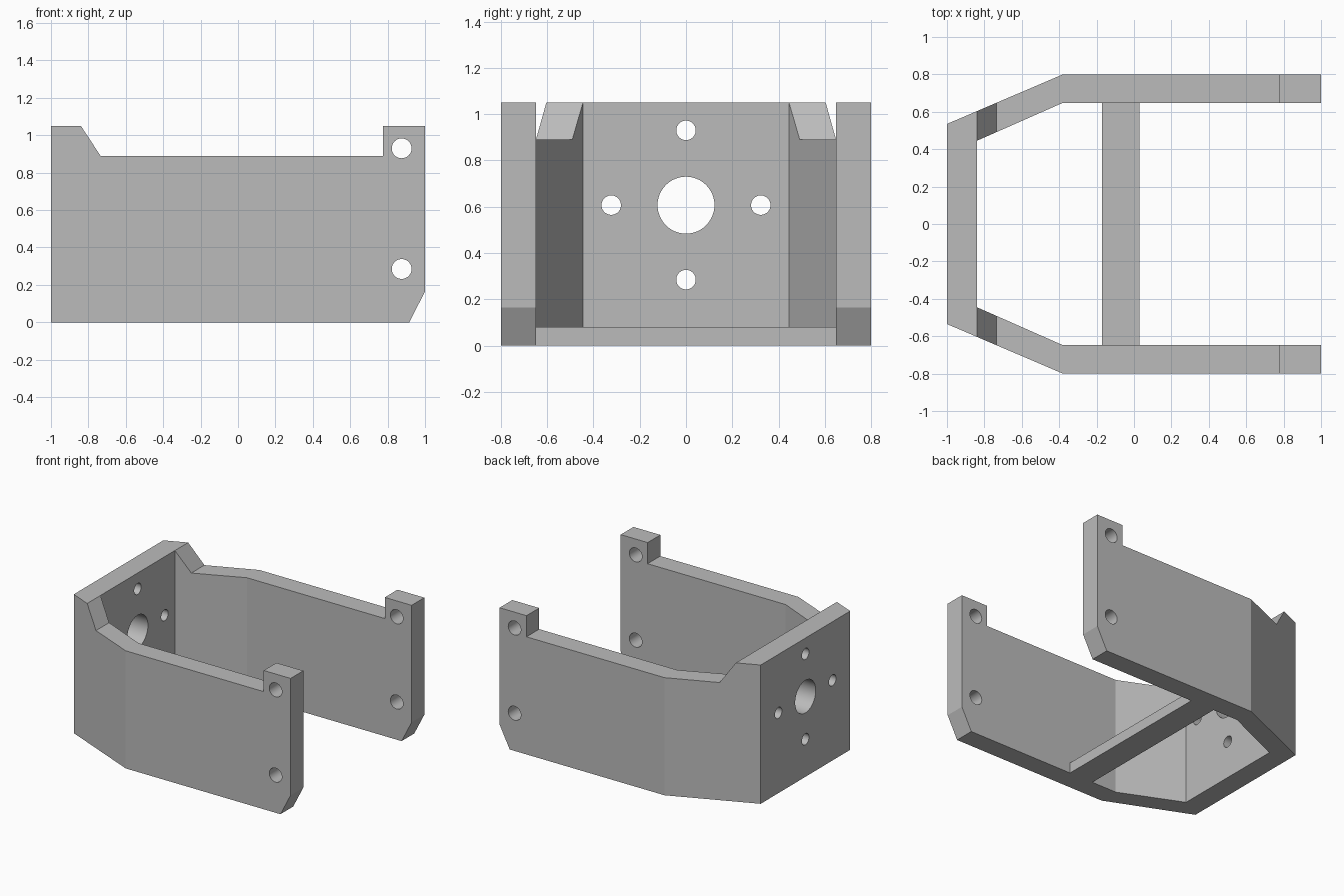
import bpy, bmesh, math
from mathutils import Matrix, Vector

if "Cube" in bpy.data.objects:
    bpy.data.objects.remove(bpy.data.objects["Cube"])

grey = bpy.data.materials.new("light grey")
grey.diffuse_color = (0.5, 0.5, 0.5, 1)
grey.use_nodes = True
grey.node_tree.nodes["Principled BSDF"].inputs["Base Color"].default_value = grey.diffuse_color


def prism(name, points, place, vec):
    """Extrude a closed outline; place maps each 2D point to 3D."""
    bm = bmesh.new()
    face = bm.faces.new([bm.verts.new(place(*p)) for p in points])
    new = bmesh.ops.extrude_face_region(bm, geom=[face])["geom"]
    bmesh.ops.translate(bm, vec=vec, verts=[v for v in new if isinstance(v, bmesh.types.BMVert)])
    bmesh.ops.recalc_face_normals(bm, faces=bm.faces)
    return make(name, bm)


def rod(name, centre, radius, length, axis):
    """Cylinder cutter along the x or y axis."""
    turn = Matrix.Rotation(math.pi / 2, 4, "Y" if axis == "x" else "X")
    bm = bmesh.new()
    bmesh.ops.create_cone(bm, cap_ends=True, segments=48, radius1=radius, radius2=radius,
                          depth=length, matrix=Matrix.Translation(centre) @ turn)
    return make(name, bm)


def make(name, bm):
    mesh = bpy.data.meshes.new(name)
    bm.to_mesh(mesh)
    bm.free()
    mesh.materials.append(grey)
    ob = bpy.data.objects.new(name, mesh)
    bpy.context.collection.objects.link(ob)
    return ob


def combine(target, tool, operation):
    """Apply a boolean and remove the tool object."""
    tool.hide_render = True
    mod = target.modifiers.new("bool", "BOOLEAN")
    mod.solver = "EXACT"
    mod.operation = operation
    mod.object = tool
    bpy.context.view_layer.objects.active = target
    bpy.ops.object.modifier_apply(modifier=mod.name)
    bpy.data.objects.remove(tool)


# U-shaped wall: half plan outline, mirrored across y
outer = [(-1, -0.535), (-0.38, -0.80), (1, -0.80)]
inner = [(1, -0.648), (-0.38, -0.648), (-0.84, -0.445)]
half = outer + inner
plan = half + [(x, -y) for x, y in reversed(half)]
bracket = prism("bracket", plan, lambda x, y: Vector((x, y, 0)), (0, 0, 1.05))

# Floor crossbar joining the two arms
bar = [(-0.17, -0.7), (0.03, -0.7), (0.03, 0.7), (-0.17, 0.7)]
combine(bracket, prism("crossbar", bar, lambda x, y: Vector((x, y, 0)), (0, 0, 0.08)), "UNION")

# Lowered top edge and clipped lower front corner of the arms
side = lambda x, z: Vector((x, -1, z))
top_cut = [(-0.84, 1.05), (-0.735, 0.89), (0.775, 0.89), (0.775, 1.2), (-0.84, 1.2)]
corner_cut = [(0.875, -0.08), (1.1, -0.08), (1.1, 0.359), (1, 0.165)]
for outline in (top_cut, corner_cut):
    combine(bracket, prism("edge_cutter", outline, side, (0, 2, 0)), "DIFFERENCE")

# Arm holes
for z in (0.285, 0.93):
    combine(bracket, rod("arm_hole_cutter", (0.875, 0, z), 0.053, 2, "y"), "DIFFERENCE")

# Back plate holes: large centre and four around it
holes = [(0, 0.607, 0.123), (0, 0.93, 0.042), (0, 0.285, 0.042),
         (-0.323, 0.607, 0.042), (0.323, 0.607, 0.042)]
for y, z, r in holes:
    combine(bracket, rod("plate_hole_cutter", (-0.92, y, z), r, 0.3, "x"), "DIFFERENCE")

# Smooth hole walls, sharp edges elsewhere
bpy.context.view_layer.objects.active = bracket
bracket.select_set(True)
bpy.ops.object.shade_smooth_by_angle(angle=math.radians(20))
